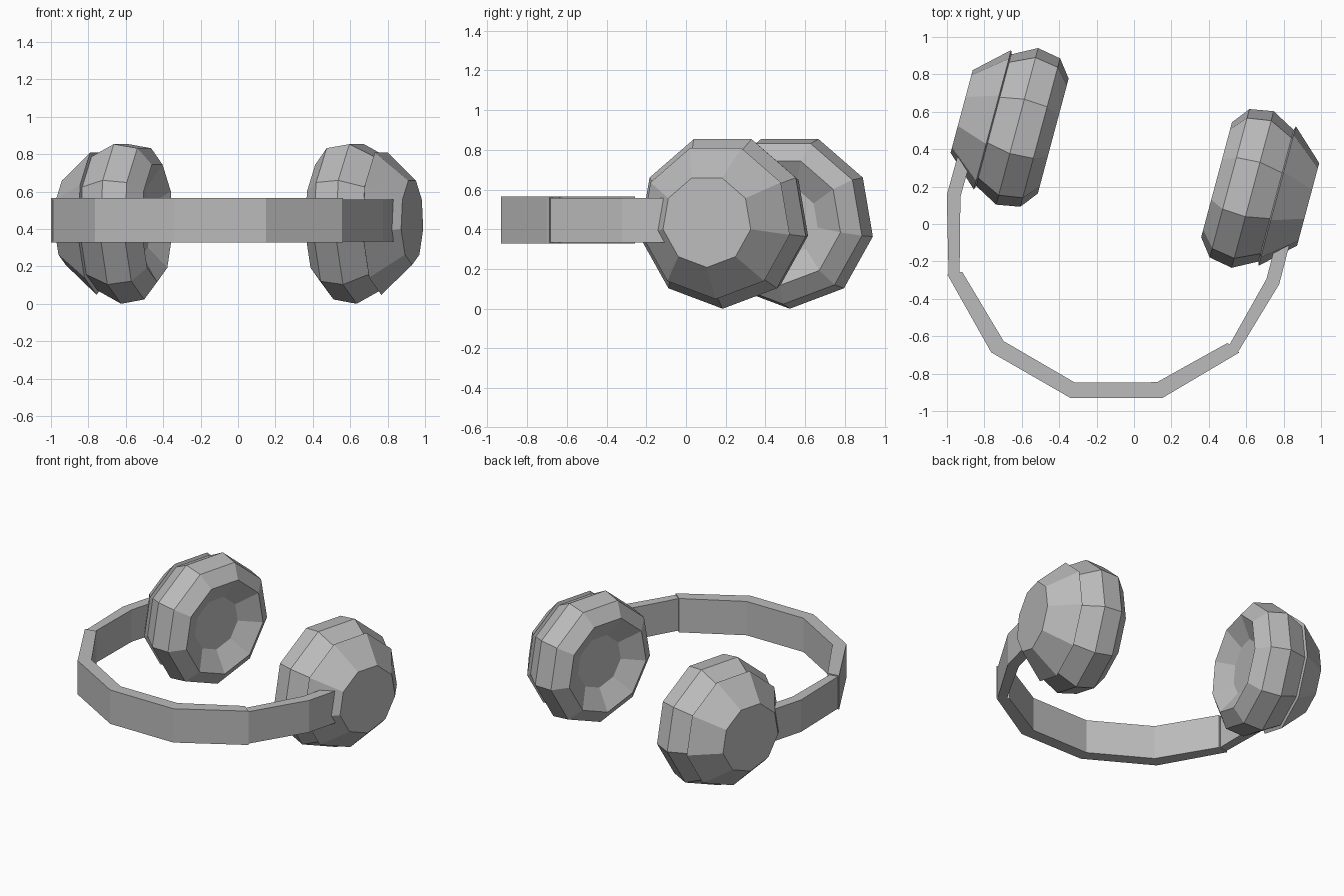
import bpy, bmesh
from math import sin, cos, pi, radians
from mathutils import Matrix

cube = bpy.data.objects.get("Cube")
if cube:
    bpy.data.objects.remove(cube)

grey = bpy.data.materials.new("matte grey")
grey.use_nodes = True
GREY = (0.5, 0.5, 0.5, 1)
grey.diffuse_color = GREY
grey.node_tree.nodes["Principled BSDF"].inputs["Base Color"].default_value = GREY

# The headset lies flat, turned a little about the vertical
PLACE = Matrix.Translation((-0.084, 0.022, 0)) @ Matrix.Rotation(radians(-15), 4, "Z")
SIDES = 9
CUP_Y, CUP_Z = 0.343, 0.44


def finish(name, bm):
    bmesh.ops.remove_doubles(bm, verts=bm.verts, dist=0.0001)
    bmesh.ops.recalc_face_normals(bm, faces=bm.faces)
    bm.transform(PLACE)
    mesh = bpy.data.meshes.new(name)
    bm.to_mesh(mesh)
    bm.free()
    mesh.materials.append(grey)
    bpy.context.collection.objects.link(bpy.data.objects.new(name, mesh))


def strip(name, outer, inner, z0, z1):
    """Flat band with a rectangular section running between two paths."""
    bm = bmesh.new()
    rings = [[bm.verts.new((x, y, z)) for (x, y), z in ((o, z0), (o, z1), (i, z1), (i, z0))]
             for o, i in zip(outer, inner)]
    for a, b in zip(rings, rings[1:]):
        for k in range(4):
            n = (k + 1) % 4
            bm.faces.new((a[k], a[n], b[n], b[k]))
    bm.faces.new(rings[0])
    bm.faces.new(rings[-1])
    finish(name, bm)


def turned(name, profile, side):
    """Closed nine-sided turned shape about the ear axis, profile of (x, radius)."""
    bm = bmesh.new()
    rings = []
    for x, r in profile:
        angles = [2 * pi * k / SIDES for k in range(SIDES)]
        rings.append([bm.verts.new((side * x, CUP_Y + r * sin(a), CUP_Z - r * cos(a)))
                      for a in angles])
    for a, b in zip(rings, rings[1:]):
        for k in range(SIDES):
            n = (k + 1) % SIDES
            bm.faces.new((a[k], a[n], b[n], b[k]))
    bm.faces.new(rings[0])
    bm.faces.new(rings[-1])
    finish(name, bm)


def mirrored(half):
    return [(-x, y) for x, y in reversed(half[1:])] + half


# Headband
strip("headband",
      mirrored([(0, -0.986), (0.473, -0.86), (0.808, -0.518)]),
      mirrored([(0, -0.9), (0.424, -0.785), (0.734, -0.485)]), 0.328, 0.565)

CUSHION = [(0.535, 0.18), (0.452, 0.323), (0.524, 0.417), (0.652, 0.44), (0.79, 0.365)]
SHELL = [(0.76, 0.3), (0.788, 0.392), (0.959, 0.232)]

for side, label in ((1, "left"), (-1, "right")):
    # Sliding arm between headband and ear cup
    arm_outer = [(0.797, -0.53), (0.92, -0.11), (0.918, 0.15)]
    arm_inner = [(0.742, -0.51), (0.847, -0.1), (0.845, 0.15)]
    strip(label + "_arm", [(side * x, y) for x, y in arm_outer],
          [(side * x, y) for x, y in arm_inner], 0.334, 0.558)
    # Ear cushion with dished inner face, and outer shell
    turned(label + "_ear_cushion", CUSHION, side)
    turned(label + "_ear_shell", SHELL, side)
